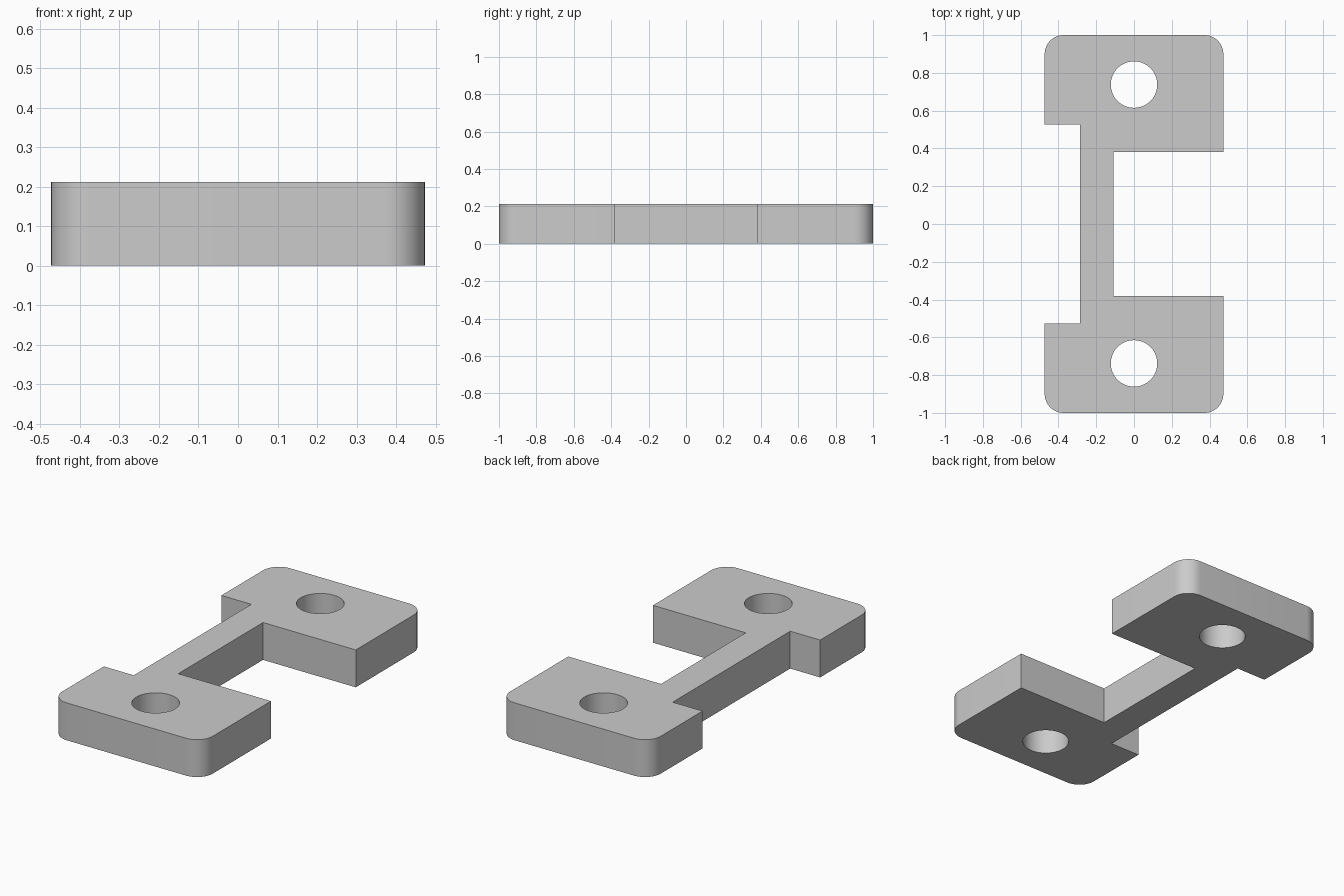
import bpy
import bmesh
from math import cos, sin, pi

cube = bpy.data.objects.get("Cube")
if cube:
    bpy.data.objects.remove(cube, do_unlink=True)

HALF_W, HALF_L, HEIGHT = 0.473, 1.0, 0.212
CORNER_R = 0.1
BAR_LEFT, BAR_RIGHT = -0.285, -0.109
SHORT_EDGE, LONG_EDGE = 0.527, 0.38
HOLE_Y, HOLE_R = 0.738, 0.123


def arc(cx, cy, r, start, end, steps):
    """Points along an arc, both ends included."""
    angles = [start + (end - start) * i / steps for i in range(steps + 1)]
    return [(cx + r * cos(a), cy + r * sin(a)) for a in angles]


# Back half of the outline, from the outer notch round to the inner one
cx, cy = HALF_W - CORNER_R, HALF_L - CORNER_R
back = [(BAR_RIGHT, LONG_EDGE), (HALF_W, LONG_EDGE)]
back += arc(cx, cy, CORNER_R, 0, pi / 2, 12)
back += arc(-cx, cy, CORNER_R, pi / 2, pi, 12)
back += [(-HALF_W, SHORT_EDGE), (BAR_LEFT, SHORT_EDGE)]

# Mirror it for the front half, then add the two bolt holes
outline = back + [(x, -y) for x, y in reversed(back)]
holes = [arc(0, s * HOLE_Y, HOLE_R, 0, 2 * pi, 48)[:-1] for s in (1, -1)]

# Filled and extruded profile
curve = bpy.data.curves.new("bracket_profile", 'CURVE')
curve.dimensions = '2D'
curve.fill_mode = 'BOTH'
curve.extrude = HEIGHT / 2
for loop in [outline] + holes:
    spline = curve.splines.new('POLY')
    spline.points.add(len(loop) - 1)
    for point, (x, y) in zip(spline.points, loop):
        point.co = (x, y, HEIGHT / 2, 1)
    spline.use_cyclic_u = True

bracket = bpy.data.objects.new("bracket", curve)
bpy.context.collection.objects.link(bracket)
bpy.ops.object.select_all(action='DESELECT')
bracket.select_set(True)
bpy.context.view_layer.objects.active = bracket
bpy.ops.object.convert(target='MESH')
bracket = bpy.context.object
bracket.name = "bracket"

# Weld the caps to the walls and set the plate on the ground
bm = bmesh.new()
bm.from_mesh(bracket.data)
bmesh.ops.remove_doubles(bm, verts=bm.verts, dist=0.0001)
bmesh.ops.recalc_face_normals(bm, faces=bm.faces)
low = min(v.co.z for v in bm.verts)
bmesh.ops.translate(bm, verts=bm.verts, vec=(0, 0, -low))
bm.to_mesh(bracket.data)
bm.free()
bpy.ops.object.shade_smooth_by_angle(angle=pi / 6)

# Plain grey
grey = bpy.data.materials.new("light_grey")
grey.use_nodes = True
colour = (0.6, 0.6, 0.6, 1)
grey.diffuse_color = colour
grey.node_tree.nodes["Principled BSDF"].inputs["Base Color"].default_value = colour
bracket.data.materials.clear()
bracket.data.materials.append(grey)
